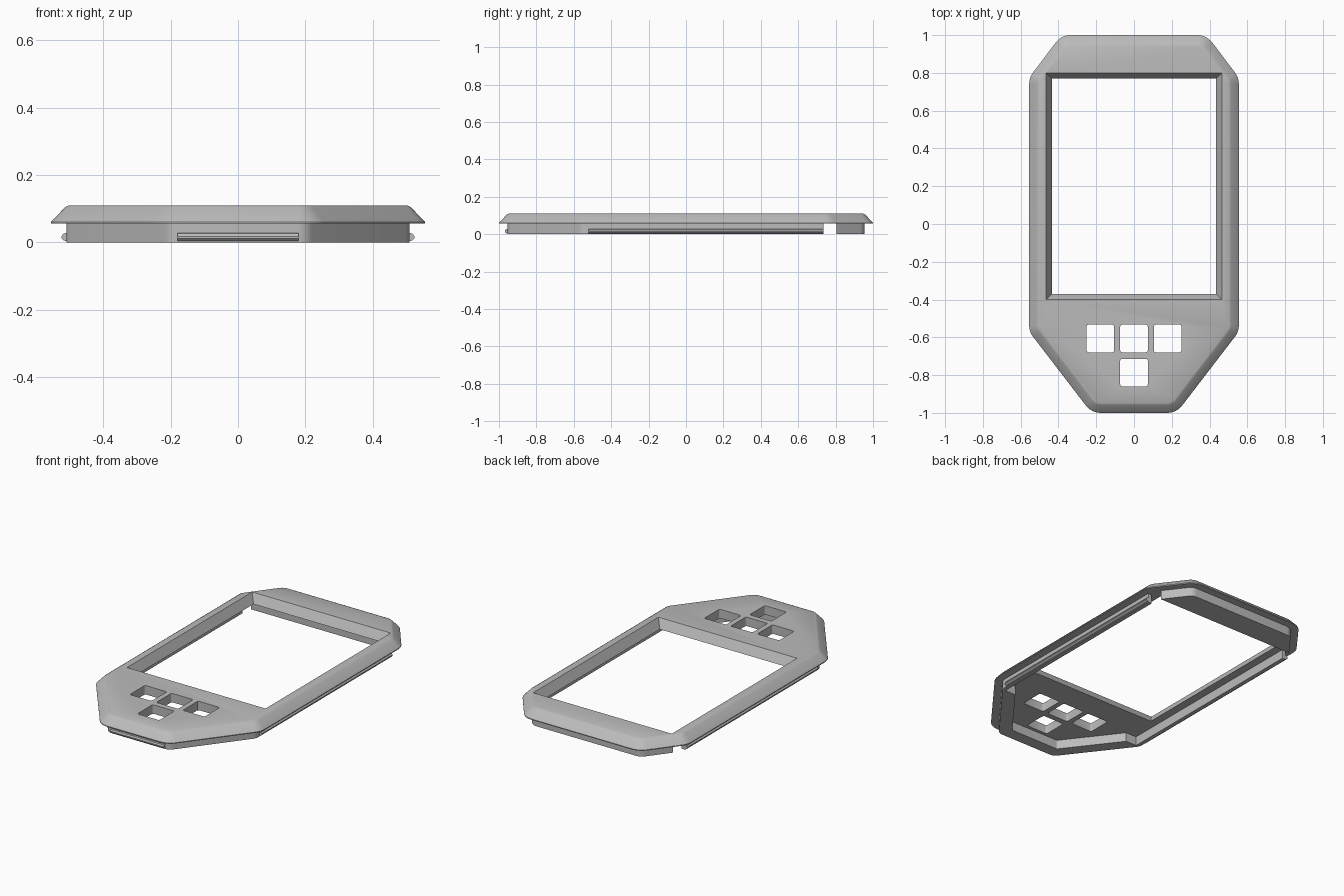
import bpy, bmesh, math
from mathutils import Vector

if "Cube" in bpy.data.objects:
    bpy.data.objects.remove(bpy.data.objects["Cube"])

grey = bpy.data.materials.new("plain grey")
grey.use_nodes = True
grey.diffuse_color = (0.5, 0.5, 0.5, 1)
grey.node_tree.nodes["Principled BSDF"].inputs["Base Color"].default_value = grey.diffuse_color

# Sharp corners of the case, counter-clockwise
half = [(0.225, -1.0), (0.555, -0.57), (0.555, 0.775), (0.385, 1.0)]
CORNERS = [Vector(p) for p in half + [(-x, y) for x, y in reversed(half)]]


def outline(inset, radius=0.1, steps=6):
    """Case outline moved inwards, with concentric rounded corners."""
    pts = []
    r = max(radius - inset, 0.012)
    for i, c in enumerate(CORNERS):
        d_in = (c - CORNERS[i - 1]).normalized()
        d_out = (CORNERS[(i + 1) % len(CORNERS)] - c).normalized()
        n_in, n_out = Vector((d_in.y, -d_in.x)), Vector((d_out.y, -d_out.x))
        mid = (n_in + n_out).normalized()
        centre = c - mid * (inset + r) / mid.dot(n_in)
        a, turn = math.atan2(n_in.y, n_in.x), n_in.angle(n_out)
        for s in range(steps + 1):
            t = a + turn * s / steps
            pts.append((centre.x + r * math.cos(t), centre.y + r * math.sin(t)))
    return pts


def rect(x0, x1, y0, y1):
    return [(x0, y0), (x1, y0), (x1, y1), (x0, y1)]


def loft(name, rings):
    """Closed solid through stacked (outline, height) rings."""
    bm = bmesh.new()
    loops = [[bm.verts.new((x, y, z)) for x, y in pts] for pts, z in rings]
    for a, b in zip(loops, loops[1:]):
        for i in range(len(a)):
            j = (i + 1) % len(a)
            bm.faces.new((a[i], a[j], b[j], b[i]))
    bm.faces.new(loops[0][::-1])
    bm.faces.new(loops[-1])
    bmesh.ops.recalc_face_normals(bm, faces=bm.faces)
    mesh = bpy.data.meshes.new(name)
    bm.to_mesh(mesh)
    bm.free()
    mesh.materials.append(grey)
    ob = bpy.data.objects.new(name, mesh)
    bpy.context.collection.objects.link(ob)
    return ob


def select(ob):
    bpy.ops.object.select_all(action='DESELECT')
    ob.select_set(True)
    bpy.context.view_layer.objects.active = ob


def cut(ob, cutter):
    mod = ob.modifiers.new("cut", 'BOOLEAN')
    mod.operation, mod.solver, mod.object = 'DIFFERENCE', 'EXACT', cutter
    select(ob)
    bpy.ops.object.modifier_apply(modifier=mod.name)
    bpy.data.objects.remove(cutter)


def smooth(ob):
    select(ob)
    bpy.ops.object.shade_smooth_by_angle(angle=math.radians(28))


# Top plate with sloped rim
BASE, TOP = 0.056, 0.11
plate = loft("top_plate", [(outline(0), BASE), (outline(0), 0.061),
                           (outline(0.042), 0.105), (outline(0.052), TOP)])

# Screen window, narrowing downwards
def window(g):
    return rect(-0.465 + g, 0.465 - g, -0.4 + g, 0.8 - g)

cut(plate, loft("window_cutter", [(window(0.04), BASE - 0.018), (window(-0.01), TOP + 0.018)]))

# Four button holes with small rounded corners
def button(cx, cy, h=0.073, r=0.01):
    return [(cx + sx * (h - r) + r * math.cos(a), cy + sy * (h - r) + r * math.sin(a))
            for q, (sx, sy) in enumerate([(1, 1), (-1, 1), (-1, -1), (1, -1)])
            for a in [math.pi / 2 * (q + k / 3) for k in range(4)]]

for cx, cy in [(-0.178, -0.606), (0, -0.606), (0.178, -0.606), (0, -0.787)]:
    cut(plate, loft("button_cutter", [(button(cx, cy), 0), (button(cx, cy), 0.2)]))
smooth(plate)

# Lower wall: solid at the back end, hollow elsewhere, open slot on each side
wall = loft("lower_wall", [(outline(0.045), 0), (outline(0.045), BASE + 0.001)])
front_hollow = [p for p in outline(0.12) if p[1] < 0]
k = next(i for i, p in enumerate(front_hollow) if p[0] < 0 and front_hollow[i - 1][0] > 0.4)
front_hollow = front_hollow[k:] + front_hollow[:k]
for shape in (front_hollow, rect(-0.485, 0.485, -0.56, 0.805), rect(-0.7, 0.7, 0.735, 0.805)):
    cut(wall, loft("wall_cutter", [(shape, -0.1), (shape, 0.2)]))
smooth(wall)

# Snap ridges on the wall: (outward reach, height) profile swept along an edge
PROFILE = [(-0.006, 0.002), (0.008, 0.006), (0.014, 0.012), (0.014, 0.018), (0.008, 0.026), (-0.006, 0.03)]

def ridge(name, start, end, out):
    ob = loft(name, [(PROFILE, 0), (PROFILE, 1)])
    for v in ob.data.vertices:
        reach, z, t = v.co
        p = Vector(start).lerp(Vector(end), t) + Vector(out) * reach
        v.co = (p.x, p.y, z)
    bm = bmesh.new()
    bm.from_mesh(ob.data)
    bmesh.ops.recalc_face_normals(bm, faces=bm.faces)
    bm.to_mesh(ob.data)
    bm.free()

for name, s in (("left", 1), ("right", -1)):
    ridge(name + "_snap_ridge", (s * 0.51, -0.52), (s * 0.51, 0.735), (s, 0))
ridge("front_snap_ridge", (-0.18, -0.955), (0.18, -0.955), (0, -1))
